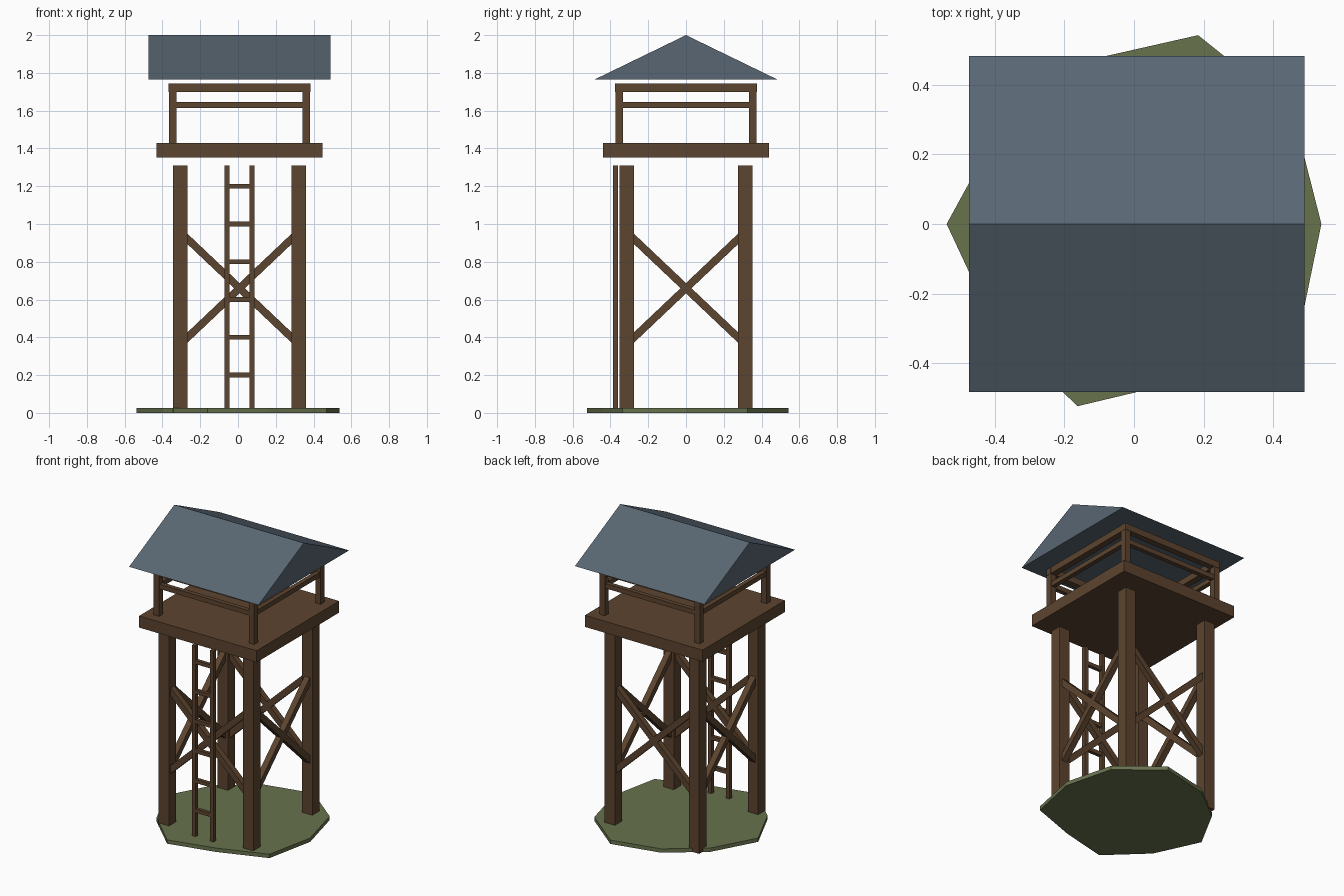
import bpy
import bmesh
from math import atan2, cos, hypot, radians, sin
from mathutils import Matrix, Vector

cube = bpy.data.objects.get("Cube")
if cube:
    bpy.data.objects.remove(cube, do_unlink=True)

CX = 0.008            # tower axis
LEG = 0.314           # leg centre offset
POST = 0.354          # railing post centre offset
SIDES = (-1, 1)


def material(name, color):
    mat = bpy.data.materials.new(name)
    mat.use_nodes = True
    mat.diffuse_color = (*color, 1)
    mat.node_tree.nodes["Principled BSDF"].inputs["Base Color"].default_value = (*color, 1)
    return mat


wood = material("brown wood", (0.107, 0.058, 0.028))
slate = material("slate roof", (0.098, 0.133, 0.168))
grass = material("grass green", (0.138, 0.168, 0.076))


def finish(name, bm, mat):
    bmesh.ops.recalc_face_normals(bm, faces=bm.faces)
    mesh = bpy.data.meshes.new(name)
    bm.to_mesh(mesh)
    bm.free()
    mesh.materials.append(mat)
    obj = bpy.data.objects.new(name, mesh)
    obj.location.x = CX
    bpy.context.collection.objects.link(obj)
    return obj


def box(name, center, size, turn=Matrix()):
    bm = bmesh.new()
    matrix = Matrix.Translation(center) @ turn @ Matrix.Diagonal((*size, 1))
    bmesh.ops.create_cube(bm, size=1, matrix=matrix)
    return finish(name, bm, wood)


def prism(name, points, direction, mat):
    bm = bmesh.new()
    face = bm.faces.new([bm.verts.new(p) for p in points])
    moved = bmesh.ops.extrude_face_region(bm, geom=[face])["geom"]
    verts = [v for v in moved if isinstance(v, bmesh.types.BMVert)]
    bmesh.ops.translate(bm, verts=verts, vec=Vector(direction))
    return finish(name, bm, mat)


# Uneven ten-sided ground patch
radii = (0.53, 0.553, 0.57, 0.492, 0.483, 0.546, 0.504, 0.55, 0.471, 0.57)
outline = [(r * cos(radians(36 * i)), r * sin(radians(36 * i)), 0) for i, r in enumerate(radii)]
prism("ground", outline, (0, 0, 0.026), grass)

# Legs and railing posts
for sx in SIDES:
    for sy in SIDES:
        label = ("front" if sy < 0 else "back") + ("_left" if sx > 0 else "_right")
        box(label + "_leg", (sx * LEG, sy * LEG, 0.656), (0.077, 0.077, 1.308))
        box(label + "_post", (sx * POST, sy * POST, 1.58), (0.04, 0.04, 0.31))

# Platform
box("platform", (0, 0, 1.391), (0.877, 0.877, 0.078))

# Crossed braces and rails on each of the four sides
run, rise, middle = 2 * LEG, 0.595, 0.66
for index, side in enumerate(("front", "left", "back", "right")):
    spin = Matrix.Rotation(radians(90 * index), 4, "Z")
    for s, tilt in zip(SIDES, ("falling", "rising")):
        turn = spin @ Matrix.Rotation(-s * atan2(rise, run), 4, "Y")
        box(f"{side}_{tilt}_brace", spin @ Vector((0, -LEG, middle)),
            (hypot(run, rise), 0.04, 0.04), turn)
    box(side + "_top_rail", spin @ Vector((0, -POST, 1.722)), (0.752, 0.042, 0.044), spin)
    box(side + "_middle_rail", spin @ Vector((0, -POST, 1.629)), (0.73, 0.03, 0.032), spin)

# Ladder
for sx, label in zip(SIDES, ("right", "left")):
    box(f"ladder_{label}_rail", (sx * 0.067, -0.373, 0.665), (0.027, 0.027, 1.29))
for i in range(1, 7):
    box(f"ladder_rung_{i}", (0, -0.373, 0.2 * i), (0.16, 0.024, 0.025))

# Gable roof
gable = [(-0.482, -0.482, 1.766), (-0.482, 0.482, 1.766), (-0.482, 0, 2)]
prism("roof", gable, (0.964, 0, 0), slate)
